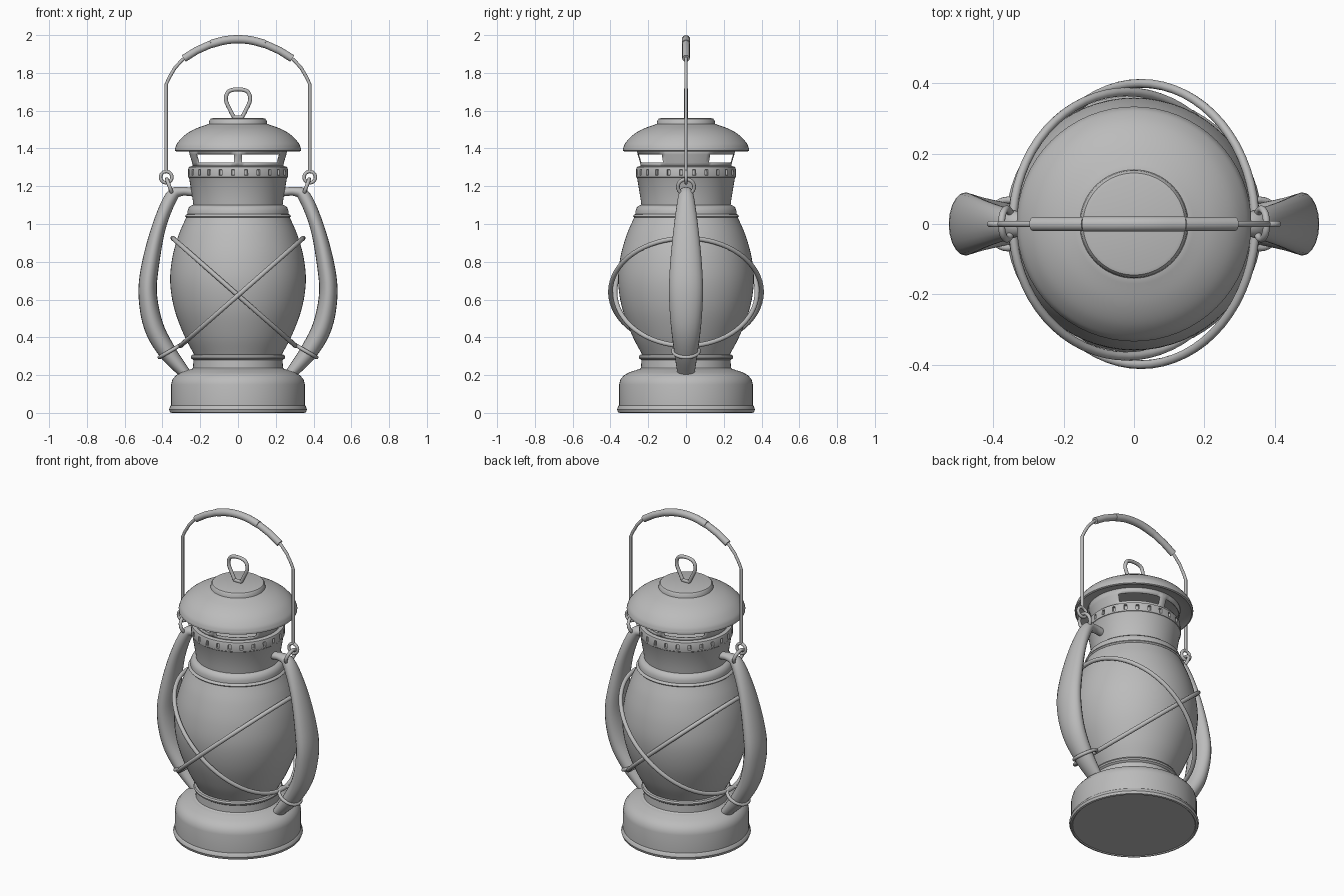
import bpy, bmesh, math
from mathutils import Vector

cube = bpy.data.objects.get("Cube")
if cube:
    bpy.data.objects.remove(cube, do_unlink=True)

GREY = (0.5, 0.5, 0.5, 1)
metal = bpy.data.materials.new("plain_grey")
metal.use_nodes = True
metal.diffuse_color = GREY
metal.node_tree.nodes["Principled BSDF"].inputs["Base Color"].default_value = GREY


def finish(name, bm, angle=35):
    """Turn a bmesh into a shaded, coloured object."""
    bmesh.ops.recalc_face_normals(bm, faces=bm.faces)
    mesh = bpy.data.meshes.new(name)
    bm.to_mesh(mesh)
    bm.free()
    mesh.materials.append(metal)
    obj = bpy.data.objects.new(name, mesh)
    bpy.context.collection.objects.link(obj)
    bpy.ops.object.select_all(action='DESELECT')
    obj.select_set(True)
    bpy.context.view_layer.objects.active = obj
    bpy.ops.object.shade_smooth_by_angle(angle=math.radians(angle))
    return obj


def spline(pts, steps=6):
    """Smooth curve through a few points, of any dimension."""
    pts = [Vector(p) for p in pts]
    ext = [2 * pts[0] - pts[1]] + pts + [2 * pts[-1] - pts[-2]]
    out = []
    for a, b, c, d in zip(ext, ext[1:], ext[2:], ext[3:]):
        for k in range(steps):
            t = k / steps
            out.append(b + 0.5 * t * (c - a + t * (2 * a - 5 * b + 4 * c - d + t * (3 * (b - c) + d - a))))
    return out + [pts[-1]]


def lathe_mesh(profile, sides=64):
    """Revolve (radius, height) points round z; a zero radius closes an end."""
    bm = bmesh.new()
    rings = []
    for r, z in profile:
        count = sides if r > 0 else 1
        rings.append([bm.verts.new((r * math.cos(math.tau * i / sides), r * math.sin(math.tau * i / sides), z))
                      for i in range(count)])
    for lo, hi in zip(rings, rings[1:]):
        for i in range(sides):
            j = (i + 1) % sides
            quad = [lo[i % len(lo)], lo[j % len(lo)], hi[j % len(hi)], hi[i % len(hi)]]
            bm.faces.new(list(dict.fromkeys(quad)))
    return bm


def lathe(name, profile, angle=35):
    return finish(name, lathe_mesh(profile), angle)


def sweep(name, path, size, normal=(0, 1, 0), closed=False, sides=12):
    """Tube along a planar path; size is a radius or a list of (in plane, across)."""
    path = [Vector(p) for p in path]
    normal = Vector(normal).normalized()
    n = len(path)
    bm = bmesh.new()
    rings = []
    for i, p in enumerate(path):
        prev = path[i - 1] if closed or i > 0 else p
        nxt = path[(i + 1) % n] if closed or i < n - 1 else p
        side = normal.cross(nxt - prev).normalized()
        a, b = size[i] if isinstance(size, list) else (size, size)
        rings.append([bm.verts.new(p + side * a * math.cos(math.tau * k / sides)
                                   + normal * b * math.sin(math.tau * k / sides)) for k in range(sides)])
    for lo, hi in zip(rings, rings[1:] + rings[:1] if closed else rings[1:]):
        for k in range(sides):
            m = (k + 1) % sides
            bm.faces.new((lo[k], lo[m], hi[m], hi[k]))
    if not closed:
        bm.faces.new(rings[0])
        bm.faces.new(rings[-1])
    return finish(name, bm, 50)


def ellipse(centre, u, v, count=48):
    c, u, v = Vector(centre), Vector(u), Vector(v)
    return [c + u * math.cos(math.tau * i / count) + v * math.sin(math.tau * i / count) for i in range(count)]


# Fuel tank with rolled foot and rounded shoulder
lathe("fuel_tank", [(0, 0.005), (0.345, 0.005), (0.35, 0), (0.36, 0.003), (0.365, 0.018), (0.36, 0.034),
                    (0.354, 0.04), (0.354, 0.15), (0.348, 0.175), (0.33, 0.198), (0.30, 0.215),
                    (0.265, 0.226), (0.25, 0.232), (0, 0.232)])

# Burner collar
lathe("lower_collar", [(0.25, 0.23), (0.238, 0.238), (0.236, 0.28), (0.248, 0.288), (0.25, 0.297),
                       (0.245, 0.307), (0.225, 0.31), (0, 0.31)])

# Globe
lathe("globe", spline([(0.23, 0.305), (0.285, 0.41), (0.337, 0.55), (0.359, 0.69), (0.348, 0.82),
                       (0.315, 0.94), (0.272, 1.04)]))

# Collar above the globe
lathe("upper_collar", [(0.25, 1.032), (0.275, 1.034), (0.281, 1.041), (0.275, 1.049), (0.268, 1.052),
                       (0.267, 1.07), (0.26, 1.088), (0.245, 1.099), (0.23, 1.102)])

# Chimney
lathe("chimney", [(0.236, 1.095), (0.24, 1.13), (0.258, 1.238), (0.262, 1.246)])

# Slotted band, with small recessed slots all round
bm = lathe_mesh([(0.255, 1.244), (0.264, 1.248), (0.265, 1.258), (0.264, 1.288), (0.26, 1.302),
                 (0.24, 1.307), (0, 1.307)], 96)
slots = []
for f in bm.faces:
    c = f.calc_center_median()
    step = int((math.atan2(c.y, c.x) % math.tau) / math.tau * 96)
    if 1.26 < c.z < 1.285 and step % 4 == 2:
        slots.append(f)
bmesh.ops.recalc_face_normals(bm, faces=bm.faces)
bmesh.ops.inset_individual(bm, faces=slots, thickness=0.002, depth=-0.014)
finish("slotted_band", bm)

# Vent cage with one wide window in each quarter
bm = lathe_mesh([(0.238, 1.30), (0.243, 1.325), (0.256, 1.368), (0.262, 1.40)], 72)
windows = []
for f in bm.faces:
    c = f.calc_center_median()
    if 1.33 < c.z < 1.36 and 30 < math.degrees(math.atan2(abs(c.y), abs(c.x))) < 85:
        windows.append(f)
bmesh.ops.delete(bm, geom=windows, context='FACES')
cage = finish("vent_cage", bm)
wall = cage.modifiers.new("wall", 'SOLIDIFY')
wall.thickness = 0.006

# Hood and its flat cap
dome = spline([(0.334, 1.398), (0.322, 1.427), (0.285, 1.468), (0.23, 1.502), (0.155, 1.53)], 5)
lathe("hood", [(0, 1.40), (0.255, 1.40), (0.315, 1.388), (0.325, 1.384), (0.333, 1.388)]
      + [tuple(p) for p in dome] + [(0, 1.53)])
lathe("hood_cap", [(0.155, 1.525), (0.152, 1.548), (0.145, 1.557), (0.135, 1.56), (0, 1.56)])

# Lifting loop on the cap
half = spline([(0.022, 1.565), (0.04, 1.60), (0.064, 1.655), (0.054, 1.697), (0.025, 1.711), (0, 1.713)], 5)
loop = [(p.x, 0, p.y) for p in half] + [(-p.x, 0, p.y) for p in half[-2::-1]]
sweep("lifting_loop", loop, 0.0105, closed=True)

# Bail wire
bail = [(0.38, 1.275), (0.38, 1.74), (0.364, 1.775), (0.335, 1.825), (0.30, 1.864), (0.27, 1.89),
        (0.14, 1.955), (0.07, 1.972), (0, 1.978)]
sweep("bail_wire", [(x, 0, z) for x, z in bail] + [(-x, 0, z) for x, z in bail[-2::-1]], 0.009)

# Grip: three sleeves threaded on the bail
middle = spline([(-0.142, 1.953), (-0.07, 1.972), (0, 1.978), (0.07, 1.972), (0.142, 1.953)], 4)
sweep("grip_middle", [(p.x, 0, p.y) for p in middle], 0.022, sides=16)

# Side frames of the lantern: x, z, half depth in the frame plane, half width across it
ARM = [(0.235, 1.168, 0.022, 0.024), (0.30, 1.172, 0.024, 0.03), (0.352, 1.145, 0.034, 0.042),
       (0.417, 0.99, 0.037, 0.064), (0.463, 0.79, 0.046, 0.084), (0.478, 0.63, 0.049, 0.09),
       (0.447, 0.46, 0.052, 0.08), (0.375, 0.325, 0.047, 0.063), (0.277, 0.205, 0.03, 0.045)]
arm = spline(ARM, 5)

for s, tag in ((1, "left"), (-1, "right")):
    sweep("grip_sleeve_" + tag, [(s * 0.142, 0, 1.953), (s * 0.22, 0, 1.918), (s * 0.287, 0, 1.876)],
          0.02, sides=16)
    sweep("side_frame_" + tag, [(s * p[0], 0, p[1]) for p in arm], [(p[2], p[3]) for p in arm], sides=20)

    # Bail eye hooked into the ring on the frame
    sweep("bail_eye_" + tag, ellipse((s * 0.38, 0, 1.248), (0.03, 0, 0), (0, 0, 0.03), 24), 0.009, closed=True)
    lean = Vector((s * 0.015, 0, 0.04))
    sweep("frame_ring_" + tag, ellipse((s * 0.362, 0, 1.197), lean, (0, 0.043, 0), 24), 0.01,
          normal=lean.cross((0, 1, 0)), closed=True)

    # Tilted guard wire round the globe
    along = Vector((s * 0.325, 0, 0.285))
    sweep("guard_wire_" + tag, ellipse((s * 0.02, 0, 0.64), along, (0, 0.4 if s > 0 else 0.376, 0), 64), 0.0125,
          normal=along.cross((0, 1, 0)), closed=True)

    # Clip tying the guard wire to the frame
    across = Vector((s * 0.058, 0, -0.034))
    sweep("guard_clip_" + tag, ellipse((s * 0.358, 0, 0.328), across, (0, 0.068, 0), 32), 0.01,
          normal=across.cross((0, 1, 0)), closed=True)
